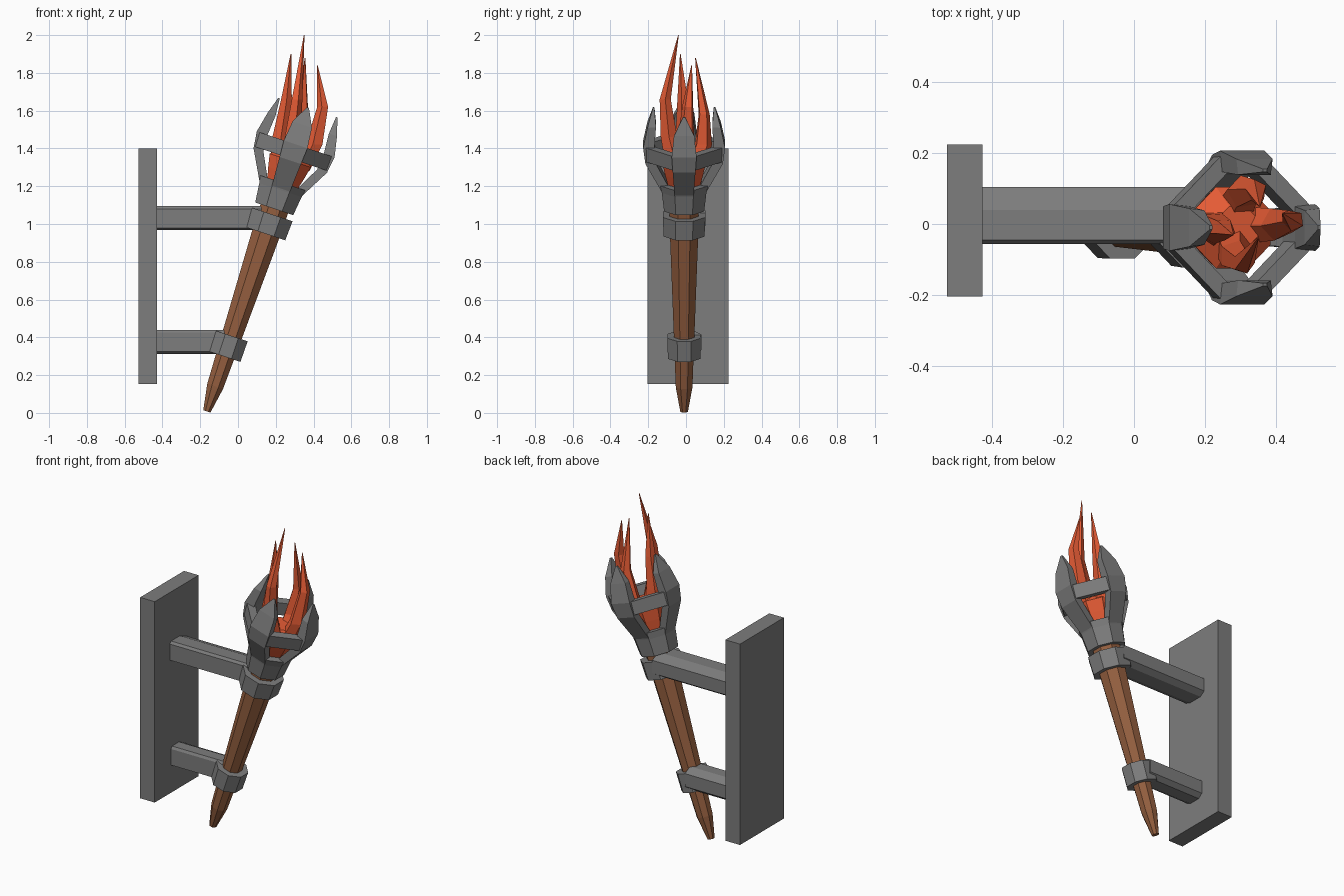
import bpy, bmesh
from math import sin, cos, pi, radians
from mathutils import Vector, Matrix

if "Cube" in bpy.data.objects:
    bpy.data.objects.remove(bpy.data.objects["Cube"])

# Tilted torch frame: local z runs along the handle
LEAN = radians(18.4)
TORCH = Matrix.Translation((-0.165, -0.01, 0.008)) @ Matrix.Rotation(LEAN, 4, 'Y')


def material(name, rgb):
    m = bpy.data.materials.new(name)
    m.diffuse_color = (*rgb, 1)
    m.use_nodes = True
    m.node_tree.nodes["Principled BSDF"].inputs["Base Color"].default_value = m.diffuse_color
    return m


iron = material("dark_iron", (0.205, 0.205, 0.205))
wood = material("wood", (0.30, 0.115, 0.05))
fire = material("fire", (0.78, 0.105, 0.035))


def loft(name, rings, mat, matrix=None, closed=False):
    """Skin equal-sized rings of points; cap the ends or close into a loop."""
    bm = bmesh.new()
    rows = [[bm.verts.new(p) for p in r] for r in rings]
    n = len(rows[0])
    pairs = list(zip(rows, rows[1:]))
    if closed:
        pairs.append((rows[-1], rows[0]))
    for a, b in pairs:
        for i in range(n):
            j = (i + 1) % n
            bm.faces.new((a[i], a[j], b[j], b[i]))
    if not closed:
        bm.faces.new(rows[0])
        bm.faces.new(rows[-1])
    bmesh.ops.recalc_face_normals(bm, faces=bm.faces)
    me = bpy.data.meshes.new(name)
    bm.to_mesh(me)
    bm.free()
    ob = bpy.data.objects.new(name, me)
    bpy.context.collection.objects.link(ob)
    me.materials.append(mat)
    if matrix:
        ob.matrix_world = matrix
    return ob


def octagon(apothem, t):
    r = apothem / cos(pi / 8)
    return [(r * cos(pi / 8 + k * pi / 4), r * sin(pi / 8 + k * pi / 4), t)
            for k in range(8)]


def turned(name, profile, mat):
    return loft(name, [octagon(r, t) for r, t in profile], mat, TORCH)


# Wall plate
bpy.ops.mesh.primitive_cube_add(size=1, location=(-0.478, 0.01, 0.777))
plate = bpy.context.object
plate.name = "wall_plate"
plate.scale = (0.1, 0.43, 1.246)
plate.data.materials.append(iron)

# Bracket arms with chamfered section
SECTION = [(-0.056, 0.98), (-0.056, 1.08), (-0.045, 1.095), (0.04, 1.095),
           (0.104, 1.07), (0.104, 0.99), (0.07, 0.967), (-0.02, 0.967)]
for name, dz, wy, end in (("upper_arm", 0, 1, 0.16), ("lower_arm", -0.655, 0.8, -0.05)):
    loft(name, [[(x, y * wy, z + dz) for y, z in SECTION] for x in (-0.435, end)], iron)

# Handle, clamps and cup
turned("handle", [(0.02, 0), (0.044, 0.14), (0.075, 1.0), (0.078, 1.2)], wood)
turned("lower_clamp", [(0.086, 0.305), (0.088, 0.42)], iron)
turned("upper_clamp", [(0.108, 0.99), (0.113, 1.098)], iron)
turned("cup", [(0.106, 1.13), (0.118, 1.235), (0.126, 1.275)], iron)

# Four prongs: radius, height, half width, thickness
PRONG = [(0.118, 1.24, 0.05, 0.05), (0.205, 1.40, 0.06, 0.055), (0.217, 1.49, 0.066, 0.06),
         (0.194, 1.60, 0.054, 0.045), (0.165, 1.695, 0.006, 0.008)]
for k in range(4):
    rings = [[(r, -w, t), (r, w, t), (r - d, w * 0.9, t), (r - d, -w * 0.9, t)]
             for r, t, w, d in PRONG]
    loft(f"prong_{k + 1}", rings, iron, TORCH @ Matrix.Rotation(k * pi / 2, 4, 'Z'))

# Band joining the prongs
band = []
for k in range(4):
    for s in (-1, 1):
        turn = Matrix.Rotation(k * pi / 2, 3, 'Z')
        band.append([turn @ Vector(p) for p in
                     ((0.203, 0.055 * s, 1.41), (0.21, 0.055 * s, 1.49),
                      (0.158, 0.04 * s, 1.49), (0.15, 0.04 * s, 1.41))])
loft("band", band, iron, TORCH, True)

# Ember bed in the cup
turned("flame_base", [(0.08, 1.25), (0.1, 1.33), (0.115, 1.4), (0.06, 1.45)], fire)

# Flame tongues: bent tapering spikes through (x, y, z, radius)
TONGUES = [
    [(0.28, -0.05, 1.30, 0.06), (0.285, -0.09, 1.46, 0.046), (0.31, -0.11, 1.66, 0.031), (0.35, -0.04, 2.0, 0.002)],
    [(0.22, -0.01, 1.33, 0.055), (0.225, -0.01, 1.46, 0.046), (0.255, -0.015, 1.65, 0.031), (0.28, -0.03, 1.9, 0.002)],
    [(0.33, 0.00, 1.28, 0.055), (0.405, 0.00, 1.42, 0.048), (0.45, 0.01, 1.62, 0.031), (0.42, 0.03, 1.84, 0.002)],
    [(0.29, 0.05, 1.30, 0.055), (0.31, 0.09, 1.42, 0.048), (0.345, 0.095, 1.58, 0.031), (0.355, 0.05, 1.88, 0.002)],
]
for i, path in enumerate(TONGUES):
    rings = [[(x + r * cos(k * 2 * pi / 5 + i), y + r * sin(k * 2 * pi / 5 + i), z)
              for k in range(5)] for x, y, z, r in path]
    loft(f"flame_{i + 1}", rings, fire)
